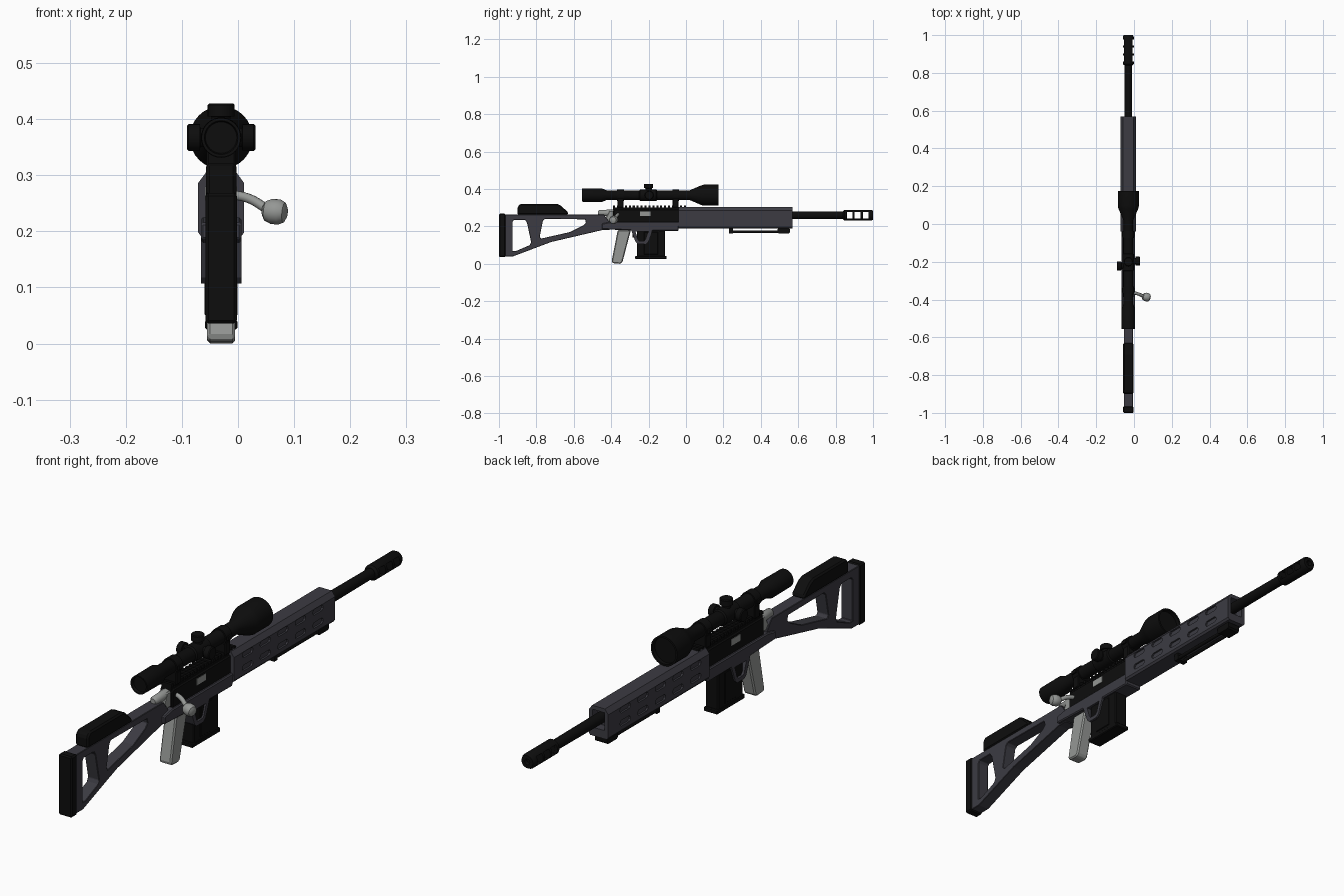
import bpy, bmesh, math
from mathutils import Matrix, Vector

if "Cube" in bpy.data.objects:
    bpy.data.objects.remove(bpy.data.objects["Cube"])

CX = -0.03  # centre line of the rifle


def material(name, r, g, b):
    m = bpy.data.materials.new(name)
    m.diffuse_color = (r, g, b, 1)
    m.use_nodes = True
    m.node_tree.nodes["Principled BSDF"].inputs["Base Color"].default_value = m.diffuse_color
    return m


BLACK = material("matte black", 0.004, 0.004, 0.004)
GREY = material("slate grey", 0.045, 0.044, 0.055)
SILVER = material("light grey", 0.30, 0.31, 0.30)


def make(name, bm, mat, smooth=False, bevel=0):
    bmesh.ops.recalc_face_normals(bm, faces=bm.faces)
    me = bpy.data.meshes.new(name)
    bm.to_mesh(me)
    bm.free()
    ob = bpy.data.objects.new(name, me)
    bpy.context.collection.objects.link(ob)
    if mat:
        me.materials.append(mat)
    bpy.ops.object.select_all(action='DESELECT')
    bpy.context.view_layer.objects.active = ob
    ob.select_set(True)
    if smooth:
        bpy.ops.object.shade_smooth_by_angle(angle=math.radians(35))
    if bevel:
        b = ob.modifiers.new("bevel", 'BEVEL')
        b.width, b.segments, b.limit_method = bevel, 1, 'ANGLE'
    return ob


def add_prism(bm, pts, x0, x1):
    """Side outline (y, z) extruded across x."""
    a = [bm.verts.new((x0, y, z)) for y, z in pts]
    b = [bm.verts.new((x1, y, z)) for y, z in pts]
    bm.faces.new(a)
    bm.faces.new(b[::-1])
    for i in range(len(pts)):
        j = (i + 1) % len(pts)
        bm.faces.new((a[i], b[i], b[j], a[j]))


def rect(y0, y1, z0, z1, c=0):
    if not c:
        return [(y0, z0), (y1, z0), (y1, z1), (y0, z1)]
    return [(y0 + c, z0), (y1 - c, z0), (y1, z0 + c), (y1, z1 - c),
            (y1 - c, z1), (y0 + c, z1), (y0, z1 - c), (y0, z0 + c)]


def prism(name, pts, half, mat, bevel=0, x=CX):
    bm = bmesh.new()
    add_prism(bm, pts, x - half, x + half)
    return make(name, bm, mat, bevel=bevel)


def cut(ob, parts):
    """Subtract prisms given as (outline, x0, x1)."""
    bm = bmesh.new()
    for pts, x0, x1 in parts:
        add_prism(bm, pts, x0, x1)
    tool = make("cutter", bm, None)
    tool.hide_render = True
    m = ob.modifiers.new("cut", 'BOOLEAN')
    m.object, m.solver = tool, 'EXACT'
    bpy.context.view_layer.objects.active = ob
    bpy.ops.object.modifier_apply(modifier=m.name)
    bpy.data.objects.remove(tool)


def lathe(name, profile, origin, axis, mat, seg=32):
    """Turned part: profile of (distance along axis, radius)."""
    bm = bmesh.new()
    rot = Vector((0, 0, 1)).rotation_difference(Vector(axis)).to_matrix()
    rings = []
    for d, r in profile:
        rings.append([bm.verts.new(Vector(origin) + rot @ Vector(
            (r * math.cos(2 * math.pi * i / seg), r * math.sin(2 * math.pi * i / seg), d)))
            for i in range(seg)])
    for a, b in zip(rings, rings[1:]):
        for i in range(seg):
            j = (i + 1) % seg
            bm.faces.new((a[i], a[j], b[j], b[i]))
    bm.faces.new(rings[0])
    bm.faces.new(rings[-1])
    return make(name, bm, mat, smooth=True)


Y = (0, 1, 0)

# Skeleton stock with two openings
stock = prism("stock", [(-0.967, 0.04), (-0.925, 0.04), (-0.72, 0.117), (-0.60, 0.145),
                        (-0.45, 0.18), (-0.41, 0.18), (-0.41, 0.225), (-0.44, 0.264),
                        (-0.967, 0.264)], 0.024, GREY)
cut(stock, [([(-0.927, 0.068), (-0.91, 0.068), (-0.835, 0.10), (-0.828, 0.115),
              (-0.85, 0.22), (-0.86, 0.235), (-0.92, 0.235), (-0.927, 0.225)], -0.2, 0.2),
            ([(-0.775, 0.135), (-0.62, 0.17), (-0.55, 0.205), (-0.535, 0.22),
              (-0.54, 0.238), (-0.755, 0.24), (-0.765, 0.23), (-0.782, 0.145)], -0.2, 0.2)])
b = stock.modifiers.new("bevel", 'BEVEL')
b.width, b.segments, b.limit_method = 0.004, 1, 'ANGLE'
prism("butt_pad", rect(-1.0, -0.965, 0.036, 0.268), 0.028, BLACK, 0.005)
prism("cheek_rest", [(-0.90, 0.262), (-0.90, 0.305), (-0.885, 0.321), (-0.69, 0.321),
                     (-0.67, 0.312), (-0.63, 0.275), (-0.63, 0.262)], 0.027, BLACK, 0.006)

# Lower receiver, upper receiver and sight rail
prism("lower_receiver", [(-0.45, 0.185), (-0.27, 0.178), (-0.04, 0.176), (-0.035, 0.225),
                         (-0.40, 0.225), (-0.45, 0.215)], 0.036, GREY, 0.004)
prism("upper_receiver", rect(-0.39, -0.03, 0.215, 0.292, 0.008), 0.027, BLACK, 0.004)
bm = bmesh.new()
add_prism(bm, rect(-0.39, 0.0, 0.287, 0.302), CX - 0.02, CX + 0.02)
for i in range(19):
    y = -0.39 + i * 0.021
    add_prism(bm, rect(y, y + 0.011, 0.3, 0.312), CX - 0.023, CX + 0.023)
make("sight_rail", bm, BLACK)
prism("ejection_port", rect(-0.245, -0.19, 0.255, 0.28), 0.0285, SILVER)

# Handguard with two rows of slots on each side
bm = bmesh.new()
half = [(0.027, 0.305), (0.041, 0.286), (0.041, 0.198), (0.035, 0.19)]
section = half + [(-x, z) for x, z in half[::-1]]
ends = [[bm.verts.new((CX + x, y, z)) for x, z in section] for y in (-0.04, 0.57)]
for e in ends:
    bm.faces.new(e)
for i in range(8):
    j = (i + 1) % 8
    bm.faces.new((ends[0][i], ends[0][j], ends[1][j], ends[1][i]))
guard = make("handguard", bm, GREY)
cuts = [(rect(0.535, 0.6, 0.222, 0.29), CX - 0.026, CX + 0.026)]
for i in range(5):
    yc = 0.043 + i * 0.106
    for z in (0.224, 0.274):
        for s in (-1, 1):
            x0, x1 = sorted((CX + s * 0.034, CX + s * 0.06))
            cuts.append((rect(yc - 0.031, yc + 0.031, z - 0.011, z + 0.011, 0.007), x0, x1))
cut(guard, cuts)

# Barrel and muzzle brake with three side windows
lathe("barrel", [(0.5, 0.021), (0.86, 0.019)], (CX, 0, 0.26), Y, BLACK, 24)
brake = lathe("muzzle_brake", [(0.84, 0.021), (0.847, 0.029), (0.99, 0.029), (1.0, 0.024),
                               (1.0, 0.011), (0.985, 0.011)], (CX, 0, 0.26), Y, BLACK, 24)
cut(brake, [(rect(y, y + 0.032, 0.242, 0.278), -0.2, 0.2) for y in (0.859, 0.902, 0.945)])

# Folded support under the handguard
for s in (-1, 1):
    lathe("folded_leg", [(0.235, 0.007), (0.53, 0.007)], (CX + s * 0.014, 0, 0.172), Y, BLACK, 12)
prism("leg_mount", rect(0.49, 0.555, 0.163, 0.193, 0.006), 0.026, BLACK)
prism("leg_foot", rect(0.23, 0.25, 0.162, 0.193), 0.022, BLACK)

# Magazine, trigger and trigger guard
prism("magazine", rect(-0.262, -0.112, 0.035, 0.22), 0.027, BLACK, 0.004)
prism("magazine_base", rect(-0.272, -0.104, 0.025, 0.042), 0.029, BLACK, 0.003)
prism("magazine_rib", rect(-0.225, -0.15, 0.05, 0.17), 0.0295, BLACK, 0.002)
tg = prism("trigger_guard", [(-0.295, 0.185), (-0.27, 0.118), (-0.258, 0.107), (-0.215, 0.107),
                             (-0.203, 0.118), (-0.178, 0.185)], 0.036, GREY)
cut(tg, [([(-0.27, 0.172), (-0.257, 0.13), (-0.25, 0.122), (-0.222, 0.122),
           (-0.214, 0.13), (-0.2, 0.172)], -0.2, 0.2)])
prism("trigger", [(-0.29, 0.19), (-0.285, 0.14), (-0.278, 0.14), (-0.275, 0.19)], 0.006, BLACK)

# Raked pistol grip
prism("pistol_grip", [(-0.398, 0.012), (-0.39, 0.003), (-0.352, 0.0), (-0.34, 0.008),
                      (-0.295, 0.18), (-0.365, 0.18)], 0.025, SILVER, 0.005)

# Bolt with curved handle and knob
lathe("bolt", [(-0.47, 0.01), (-0.462, 0.016), (-0.40, 0.018), (-0.36, 0.018)],
      (CX, 0, 0.272), Y, SILVER, 20)
prism("bolt_shroud", [(-0.44, 0.225), (-0.385, 0.225), (-0.37, 0.285), (-0.41, 0.285)],
      0.018, SILVER, 0.004)
curve = bpy.data.curves.new("bolt_handle", 'CURVE')
curve.dimensions = '3D'
curve.bevel_depth, curve.bevel_resolution = 0.0085, 3
sp = curve.splines.new('BEZIER')
path = [(CX, -0.36, 0.266), (0.015, -0.368, 0.26), (0.055, -0.385, 0.238)]
sp.bezier_points.add(len(path) - 1)
for p, co in zip(sp.bezier_points, path):
    p.co = co
    p.handle_left_type = p.handle_right_type = 'AUTO'
curve.materials.append(SILVER)
bpy.context.collection.objects.link(bpy.data.objects.new("bolt_handle", curve))
lathe("bolt_knob", [(-0.022, 0.01), (-0.017, 0.018), (-0.006, 0.0225), (0.008, 0.0225),
                    (0.017, 0.018), (0.021, 0.01)], (0.066, -0.387, 0.235),
      (1, -0.25, -0.1), SILVER, 20)

# Scope body, turrets and mounting rings
SZ = 0.367
lathe("scope_body", [(-0.545, 0.028), (-0.555, 0.03), (-0.555, 0.035), (-0.45, 0.036),
                     (-0.425, 0.026), (0.02, 0.026), (0.08, 0.052), (0.095, 0.056),
                     (0.175, 0.056), (0.175, 0.049), (0.16, 0.049)], (CX, 0, SZ), Y, BLACK)
lathe("scope_center", [(-0.25, 0.026), (-0.245, 0.031), (-0.16, 0.031), (-0.155, 0.026)],
      (CX, 0, SZ), Y, BLACK)
turret = [(0, 0.017), (0.037, 0.017), (0.038, 0.024), (0.058, 0.024), (0.061, 0.021)]
lathe("top_turret", turret, (CX, -0.2, SZ), (0, 0, 1), BLACK, 24)
lathe("right_turret", turret, (CX, -0.197, SZ), (1, 0, 0), BLACK, 24)
lathe("left_turret", turret, (CX, -0.222, SZ), (-1, 0, 0), BLACK, 24)
for y in (-0.35, -0.055):
    lathe("scope_ring", [(-0.018, 0.031), (0.018, 0.031)], (CX, y, SZ), Y, BLACK)
    prism("ring_base", rect(y - 0.016, y + 0.016, 0.3, 0.35), 0.026, BLACK, 0.003)
    prism("ring_clamp", rect(y - 0.012, y + 0.012, 0.36, 0.374), 0.036, BLACK)
